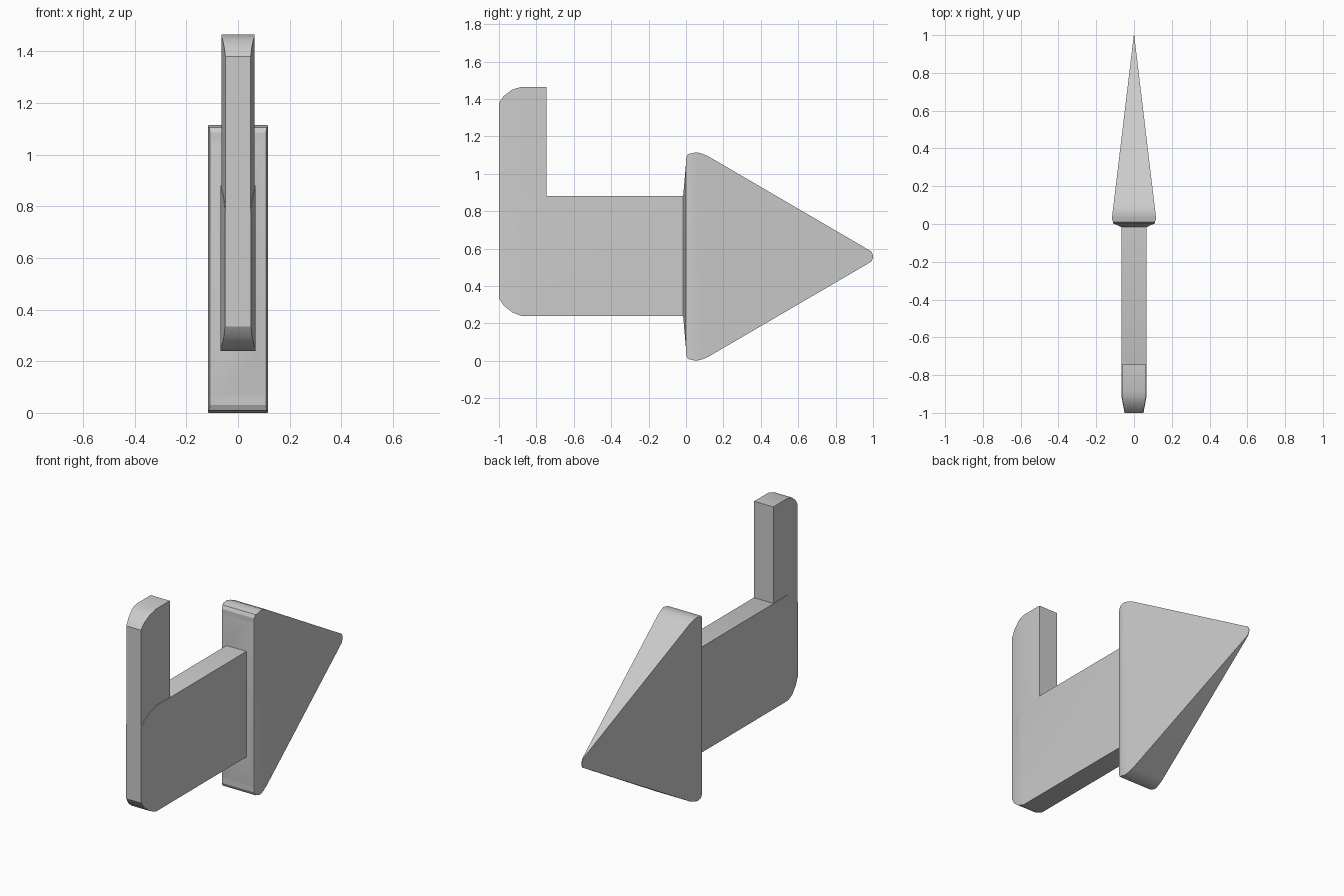
import bpy, bmesh

if "Cube" in bpy.data.objects:
    bpy.data.objects.remove(bpy.data.objects["Cube"])


def lerp_table(table, y):
    for (y0, w0), (y1, w1) in zip(table, table[1:]):
        if y <= y1:
            t = max(0, (y - y0) / (y1 - y0))
            return w0 + (w1 - w0) * t
    return table[-1][1]


def finish(name, bm):
    bmesh.ops.recalc_face_normals(bm, faces=bm.faces)
    me = bpy.data.meshes.new(name)
    bm.to_mesh(me)
    bm.free()
    ob = bpy.data.objects.new(name, me)
    bpy.context.collection.objects.link(ob)
    bpy.ops.object.select_all(action='DESELECT')
    ob.select_set(True)
    bpy.context.view_layer.objects.active = ob
    bpy.ops.object.shade_smooth_by_angle(angle=0.45)
    return ob


def slab(name, profile, widths):
    """Extrude a (y, z) profile across x, with half width given along y."""
    bm = bmesh.new()
    face = bm.faces.new([bm.verts.new((-1, y, z)) for y, z in profile])
    ext = bmesh.ops.extrude_face_region(bm, geom=[face], use_keep_orig=True)
    moved = [g for g in ext['geom'] if isinstance(g, bmesh.types.BMVert)]
    bmesh.ops.translate(bm, verts=moved, vec=(2, 0, 0))
    for y, _ in widths[1:-1]:
        bmesh.ops.bisect_plane(bm, geom=bm.verts[:] + bm.edges[:] + bm.faces[:],
                               plane_co=(0, y, 0), plane_no=(0, 1, 0), dist=1e-5)
    for v in bm.verts:
        v.co.x *= lerp_table(widths, v.co.y)
    return finish(name, bm)


CZ = 0.56

# Arrow head: rounded triangle that thins to an edge at the tip
lower = [(0.0, 0.03), (0.01, 0.01), (0.055, 0.0), (0.085, 0.007),
         (0.12, 0.022), (0.965, 0.515), (0.99, 0.53), (1.0, 0.55)]
upper = [(y, 2 * CZ - 0.005 - z) for y, z in reversed(lower)]
slab("arrow_head", lower + upper, [(0, 0.108), (0.03, 0.117), (1.0, 0.001)])

# Shallow collar joining the head's back to the shaft
bm = bmesh.new()
rings = []
for y, hx, hz in ((0.003, 0.109, 0.53), (-0.015, 0.07, 0.325)):
    rings.append([bm.verts.new((sx * hx, y, CZ + sz * hz))
                  for sx, sz in ((-1, -1), (1, -1), (1, 1), (-1, 1))])
bm.faces.new(rings[0])
bm.faces.new(rings[1])
for i in range(4):
    j = (i + 1) % 4
    bm.faces.new((rings[0][i], rings[0][j], rings[1][j], rings[1][i]))
finish("head_collar", bm)

# Shaft with rounded rear corners and tapered rear edge
rear = [(-0.88, 0.24), (-0.93, 0.26), (-0.975, 0.295), (-1.0, 0.335)]
rear += [(y, 2 * CZ - z) for y, z in reversed(rear)]
slab("shaft", [(0.01, 0.24)] + rear + [(0.01, 0.88)],
     [(-1.0, 0.05), (-0.91, 0.067), (0.01, 0.067)])

# Upright fin at the rear of the shaft
fin = [(-0.745, 0.6), (-1.0, 0.6), (-1.0, 1.38), (-0.975, 1.415),
       (-0.93, 1.45), (-0.88, 1.465), (-0.745, 1.465)]
slab("fin", fin, [(-1.0, 0.049), (-0.91, 0.064), (-0.745, 0.064)])
